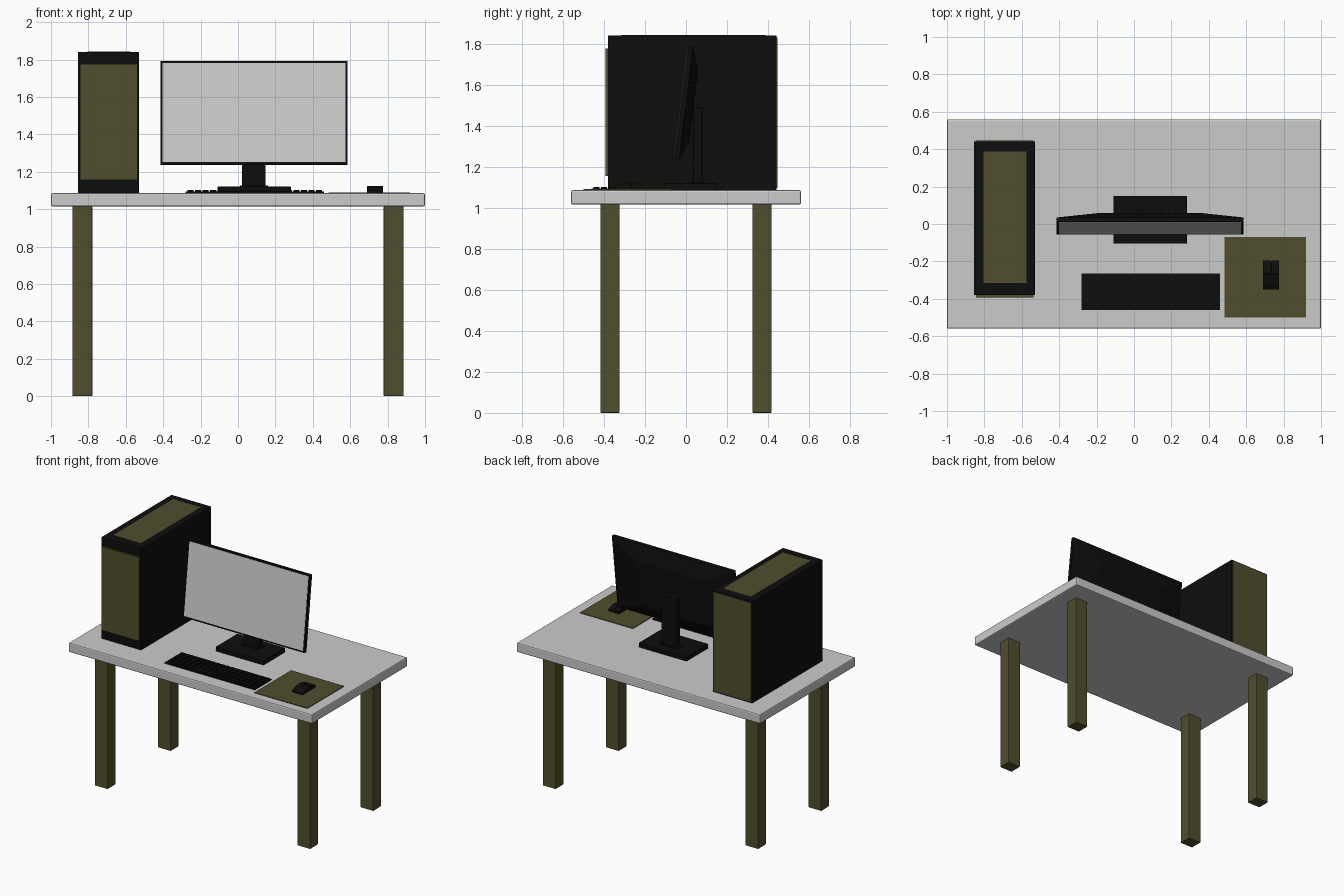
import bpy, bmesh, math
from mathutils import Matrix, Vector

if "Cube" in bpy.data.objects:
    bpy.data.objects.remove(bpy.data.objects["Cube"])


def material(name, rgb):
    m = bpy.data.materials.new(name)
    m.diffuse_color = (*rgb, 1)
    m.use_nodes = True
    m.node_tree.nodes["Principled BSDF"].inputs["Base Color"].default_value = m.diffuse_color
    return m


OLIVE = material("olive", (0.08, 0.077, 0.027))
BLACK = material("black", (0.004, 0.004, 0.004))


def finish(bm, name, mat=None, bevel=0):
    bmesh.ops.recalc_face_normals(bm, faces=bm.faces)
    me = bpy.data.meshes.new(name)
    bm.to_mesh(me)
    bm.free()
    ob = bpy.data.objects.new(name, me)
    bpy.context.collection.objects.link(ob)
    if mat:
        me.materials.append(mat)
    if bevel:
        b = ob.modifiers.new("bevel", 'BEVEL')
        b.width, b.segments = bevel, 2
    return ob


def add_box(bm, x, y, z):
    size = Matrix.Diagonal((x[1] - x[0], y[1] - y[0], z[1] - z[0], 1))
    mid = Matrix.Translation([(a + b) / 2 for a, b in (x, y, z)])
    bmesh.ops.create_cube(bm, size=1, matrix=mid @ size)


def box(name, x, y, z, mat=None, bevel=0):
    bm = bmesh.new()
    add_box(bm, x, y, z)
    return finish(bm, name, mat, bevel)


def loft(name, rings, mat):
    """Skin a list of equal-length vertex rings and cap both ends."""
    bm = bmesh.new()
    loops = [[bm.verts.new(p) for p in r] for r in rings]
    n = len(loops[0])
    for a, b in zip(loops, loops[1:]):
        for i in range(n):
            bm.faces.new((a[i], a[(i + 1) % n], b[(i + 1) % n], b[i]))
    bm.faces.new(loops[0])
    bm.faces.new(loops[-1])
    return finish(bm, name, mat)


def rect(x, z, y):
    return [(x[0], y, z[0]), (x[1], y, z[0]), (x[1], y, z[1]), (x[0], y, z[1])]


TOP = 1.085

# Desk
box("desk_top", (-1, 1), (-0.56, 0.56), (1.015, TOP), bevel=0.008)
for sx, side in ((-1, "left"), (1, "right")):
    for sy, end in ((-1, "front"), (1, "back")):
        cx, cy = sx * 0.832, sy * 0.37
        box(f"{end}_{side}_leg", (cx - 0.053, cx + 0.053), (cy - 0.047, cy + 0.047),
            (0, 1.017), OLIVE, 0.005)

# Computer tower with olive panels
box("tower_case", (-0.855, -0.53), (-0.38, 0.442), (TOP, 1.84), BLACK, 0.003)
box("tower_front_panel", (-0.845, -0.538), (-0.393, -0.379), (1.155, 1.775), OLIVE)
box("tower_top_panel", (-0.805, -0.575), (-0.315, 0.387), (1.835, 1.842), OLIVE)
box("tower_back_panel", (-0.848, -0.537), (0.435, 0.447), (1.095, 1.83), OLIVE)

# Monitor, tilted back: thin rim with a tapered back
MX, MZ = 0.085, 1.515
tilt = Matrix.Translation((MX, -0.023, MZ)) @ Matrix.Rotation(math.radians(-7), 4, 'X')
full = ((-0.5, 0.5), (-0.278, 0.278))
shell = loft("monitor_shell", [rect(*full, 0), rect(*full, 0.024),
                               rect((-0.28, 0.28), (-0.19, 0.16), 0.062)], BLACK)
screen = box("monitor_screen", (-0.489, 0.489), (-0.002, 0.004), (-0.266, 0.268))
for ob in (shell, screen):
    ob.data.transform(tilt)

# Monitor stand
box("stand_base", (-0.11, 0.283), (-0.105, 0.15), (TOP, 1.12), BLACK, 0.004)
box("stand_collar", (0.01, 0.16), (0.02, 0.09), (1.118, 1.126), BLACK)
box("stand_neck", (0.022, 0.148), (0.035, 0.08), (1.12, 1.49), BLACK, 0.003)

# Keyboard with a grid of keys
KX, KY = (-0.28, 0.46), (-0.46, -0.265)
box("keyboard_base", KX, KY, (TOP, 1.093), BLACK)
keys = bmesh.new()
COLS, ROWS = 18, 5
px, py = (KX[1] - KX[0] - 0.012) / COLS, (KY[1] - KY[0] - 0.012) / ROWS
for c in range(COLS):
    for r in range(ROWS):
        if r == 0 and 5 <= c <= 9:
            continue
        x, y = KX[0] + 0.006 + c * px, KY[0] + 0.006 + r * py
        add_box(keys, (x + 0.004, x + px - 0.004), (y + 0.004, y + py - 0.004), (1.092, 1.101))
x0 = KX[0] + 0.006
add_box(keys, (x0 + 5 * px + 0.004, x0 + 10 * px - 0.004),
        (KY[0] + 0.01, KY[0] + 0.002 + py), (1.092, 1.101))
finish(keys, "keyboard_keys", BLACK)

# Mouse pad and mouse
box("mouse_pad", (0.485, 0.92), (-0.5, -0.07), (TOP, 1.09), OLIVE)


def extrude_x(name, x, profile):
    loft(name, [[(v, y, z) for y, z in profile] for v in x], BLACK)


extrude_x("mouse_body", (0.69, 0.775),
          [(-0.35, 1.09), (-0.35, 1.102), (-0.325, 1.115), (-0.27, 1.124),
           (-0.27, 1.096), (-0.2, 1.094), (-0.2, 1.09)])
button = [(-0.268, 1.096), (-0.268, 1.124), (-0.235, 1.12), (-0.195, 1.106), (-0.195, 1.094)]
extrude_x("mouse_left_button", (0.69, 0.7305), button)
extrude_x("mouse_right_button", (0.7345, 0.775), button)
